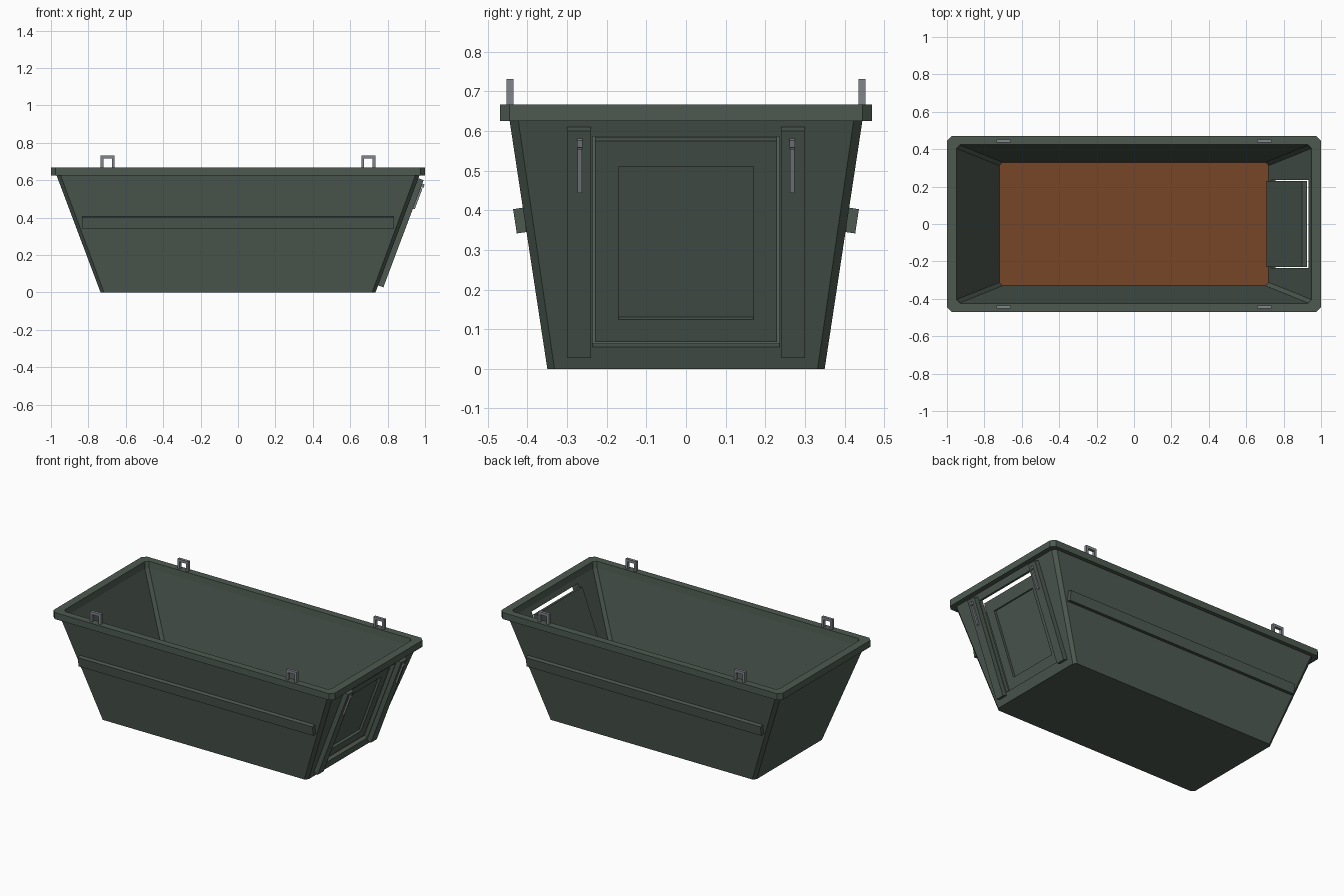
import bpy, bmesh, math
from mathutils import Matrix, Vector

if "Cube" in bpy.data.objects:
    bpy.data.objects.remove(bpy.data.objects["Cube"])


def material(name, rgb):
    m = bpy.data.materials.new(name)
    m.diffuse_color = (*rgb, 1)
    m.use_nodes = True
    m.node_tree.nodes["Principled BSDF"].inputs["Base Color"].default_value = m.diffuse_color
    return m


GREEN = material("dark green paint", (0.075, 0.102, 0.083))
RUST = material("rust brown", (0.185, 0.062, 0.020))
STEEL = material("grey steel", (0.22, 0.235, 0.26))


def finish(name, bm, *mats):
    bmesh.ops.recalc_face_normals(bm, faces=bm.faces)
    me = bpy.data.meshes.new(name)
    bm.to_mesh(me)
    bm.free()
    for m in mats:
        me.materials.append(m)
    ob = bpy.data.objects.new(name, me)
    bpy.context.collection.objects.link(ob)
    return ob


def add_box(bm, lo, hi, frame=Matrix.Identity(4)):
    lo, hi = Vector(lo), Vector(hi)
    size = Matrix.Diagonal((*(hi - lo), 1))
    bmesh.ops.create_cube(bm, size=1, matrix=frame @ Matrix.Translation((lo + hi) / 2) @ size)


def box(name, lo, hi, mat, frame=Matrix.Identity(4)):
    bm = bmesh.new()
    add_box(bm, lo, hi, frame)
    return finish(name, bm, mat)


def cut(ob, lo, hi, frame):
    cutter = box("cutter", lo, hi, GREEN, frame)
    cutter.hide_render = True
    mod = ob.modifiers.new("cut", 'BOOLEAN')
    mod.operation, mod.solver, mod.object = 'DIFFERENCE', 'EXACT', cutter
    bpy.context.view_layer.objects.active = ob
    bpy.ops.object.modifier_apply(modifier=mod.name)
    bpy.data.objects.remove(cutter)


# Hopper shell with rim: stacked chamfered rectangles (half x, half y, chamfer, z)
rings = [(0.735, 0.35, 0.018, 0), (0.97, 0.445, 0.022, 0.625),
         (1.0, 0.47, 0.025, 0.625), (1.0, 0.47, 0.025, 0.667),
         (0.948, 0.424, 0.018, 0.667), (0.944, 0.42, 0.018, 0.625),
         (0.72, 0.33, 0.018, 0.03)]
bm = bmesh.new()
loops = []
for x, y, c, z in rings:
    pts = [(x, y - c), (x - c, y), (c - x, y), (-x, y - c),
           (-x, c - y), (c - x, -y), (x - c, -y), (x, c - y)]
    loops.append([bm.verts.new((px, py, z)) for px, py in pts])
for a, b in zip(loops, loops[1:]):
    for i in range(8):
        j = (i + 1) % 8
        bm.faces.new((a[i], a[j], b[j], b[i]))
bm.faces.new(loops[0])
bm.faces.new(loops[-1]).material_index = 1  # rusty floor
shell = finish("hopper_shell", bm, GREEN, RUST)

# Frame of the sloping right end: X = outward, Y = width, Z = up the slope
tilt = math.atan(0.235 / 0.625)
END = Matrix.Translation((0.735, 0, 0)) @ Matrix.Rotation(tilt, 4, 'Y')

# Door opening, and the door set behind it with a recessed outer panel
cut(shell, (-0.08, -0.236, 0.059), (0.05, 0.236, 0.627), END)
door = box("end_door", (-0.0535, -0.23, 0.0638), (-0.0235, 0.23, 0.6055), GREEN, END)
cut(door, (-0.0385, -0.17, 0.1247), (0.05, 0.17, 0.536), END)

# Door guide rails with steel latches
for s, side in ((-1, "front"), (1, "back")):
    y = 0.27 * s
    box(side + "_door_rail", (-0.005, y - 0.03, 0.04), (0.03, y + 0.03, 0.652), GREEN, END)
    y = 0.268 * s
    bm = bmesh.new()
    add_box(bm, (0.028, y - 0.006, 0.489), (0.040, y + 0.006, 0.607), END)
    add_box(bm, (0.028, y - 0.007, 0.613), (0.043, y + 0.007, 0.632), END)
    finish(side + "_door_latch", bm, STEEL)

# Long stiffening ribs, square to the sloping sides
lean = math.atan(0.095 / 0.625)
for s, side in ((-1, "front"), (1, "back")):
    frame = Matrix.Translation((0, 0.407 * s, 0.376)) @ Matrix.Rotation(-lean * s, 4, 'X')
    lo, hi = sorted((-0.012 * s, 0.025 * s))
    box(side + "_side_rib", (-0.835, lo, -0.031), (0.835, hi, 0.031), GREEN, frame)

# Lifting lugs: steel hoops on the rim
for sx, end in ((-1, "left"), (1, "right")):
    for sy, side in ((-1, "front"), (1, "back")):
        x, y = 0.697 * sx, 0.444 * sy
        bm = bmesh.new()
        pts = [(-0.038, 0.65), (-0.038, 0.732), (0.038, 0.732), (0.038, 0.65),
               (0.023, 0.65), (0.023, 0.715), (-0.023, 0.715), (-0.023, 0.65)]
        f = bm.faces.new([bm.verts.new((x + px, y - 0.009, pz)) for px, pz in pts])
        ext = bmesh.ops.extrude_face_region(bm, geom=[f], use_keep_orig=True)
        moved = [v for v in ext["geom"] if isinstance(v, bmesh.types.BMVert)]
        bmesh.ops.translate(bm, verts=moved, vec=(0, 0.018, 0))
        finish(f"{side}_{end}_lifting_lug", bm, STEEL)
